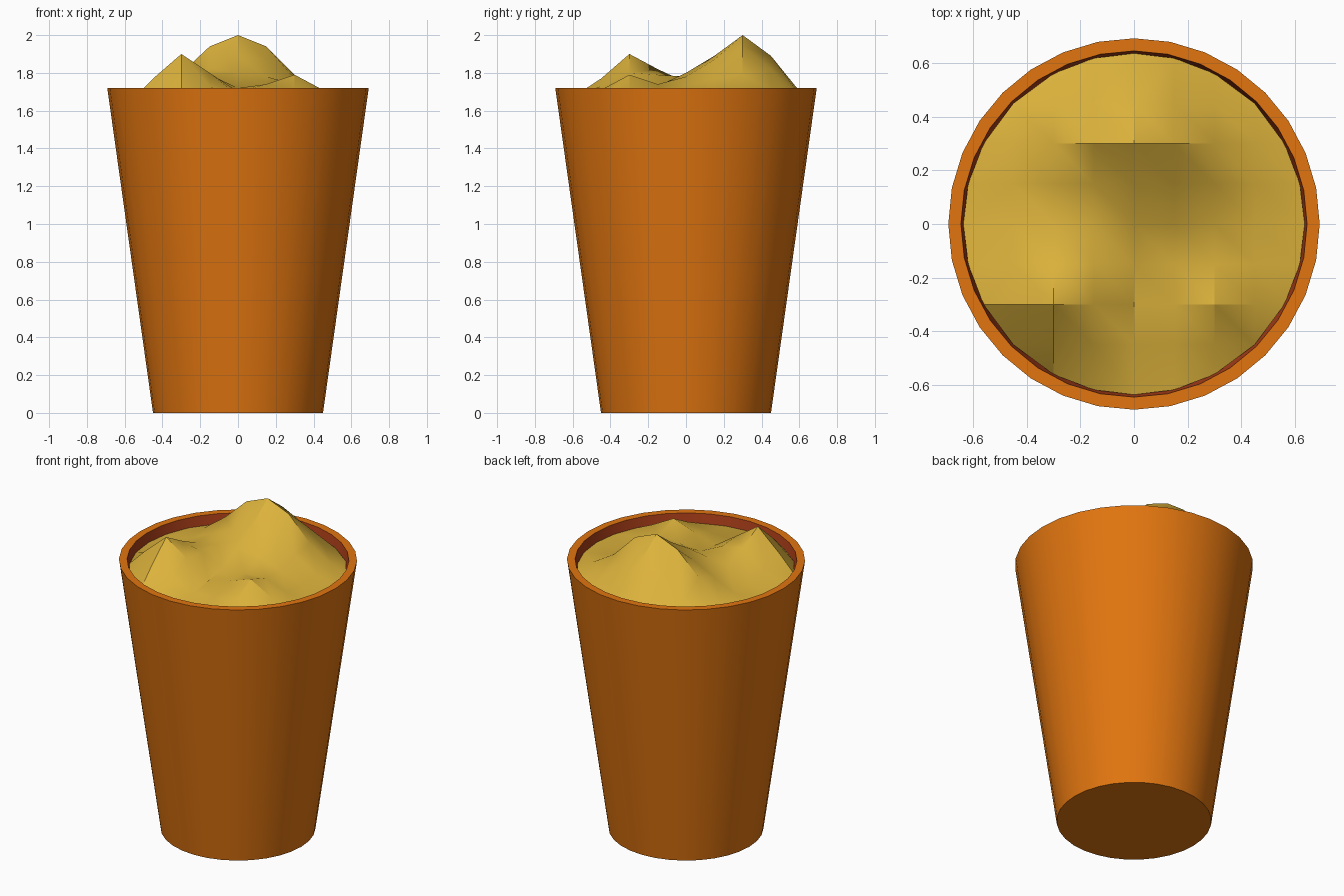
import bpy, bmesh, math

if "Cube" in bpy.data.objects:
    bpy.data.objects.remove(bpy.data.objects["Cube"])


def material(name, rgb):
    m = bpy.data.materials.new(name)
    m.diffuse_color = (*rgb, 1)
    m.use_nodes = True
    m.node_tree.nodes["Principled BSDF"].inputs["Base Color"].default_value = m.diffuse_color
    return m


def finish(name, bm, mats, angle):
    bmesh.ops.recalc_face_normals(bm, faces=bm.faces)
    me = bpy.data.meshes.new(name)
    bm.to_mesh(me)
    bm.free()
    for m in mats:
        me.materials.append(m)
    ob = bpy.data.objects.new(name, me)
    bpy.context.collection.objects.link(ob)
    bpy.ops.object.select_all(action='DESELECT')
    ob.select_set(True)
    bpy.context.view_layer.objects.active = ob
    bpy.ops.object.shade_smooth_by_angle(angle=math.radians(angle))
    return ob


orange = material("orange", (0.75, 0.178, 0.005))
red_brown = material("red_brown", (0.42, 0.05, 0.01))
yellow = material("mustard_yellow", (0.72, 0.45, 0.045))

# Tapered cup: outer wall, rim and inner wall lathed from one profile
SIDES = 32
profile = [(0.45, 0), (0.692, 1.72), (0.645, 1.72), (0.41, 0.06)]
bm = bmesh.new()
rings = [[bm.verts.new((r * math.cos(2 * math.pi * i / SIDES),
                        r * math.sin(2 * math.pi * i / SIDES), z))
          for i in range(SIDES)] for r, z in profile]
for k in range(3):
    for i in range(SIDES):
        j = (i + 1) % SIDES
        f = bm.faces.new((rings[k][i], rings[k][j], rings[k + 1][j], rings[k + 1][i]))
        f.material_index = 1 if k == 2 else 0      # inner wall is darker
bm.faces.new(rings[0])
bm.faces.new(rings[3]).material_index = 1
finish("cup", bm, [orange, red_brown], 30)

# Heaped filling: height grid with three mounds (rows run back to front)
heights = [
    (1.66, 1.71, 1.82, 1.89, 1.82, 1.71, 1.66),
    (1.69, 1.80, 1.94, 2.00, 1.94, 1.79, 1.70),
    (1.68, 1.75, 1.82, 1.89, 1.87, 1.77, 1.69),
    (1.68, 1.75, 1.78, 1.80, 1.78, 1.73, 1.68),
    (1.71, 1.82, 1.79, 1.72, 1.73, 1.74, 1.69),
    (1.77, 1.90, 1.80, 1.70, 1.74, 1.79, 1.71),
    (1.66, 1.77, 1.73, 1.68, 1.69, 1.71, 1.66)]
R, EDGE_Z = 0.636, 1.66
STEP = R / math.sqrt(2) / 3
bm = bmesh.new()
grid = [[bm.verts.new(((c - 3) * STEP, (3 - r) * STEP, heights[r][c]))
         for c in range(7)] for r in range(7)]
for r in range(6):
    for c in range(6):
        bm.faces.new((grid[r][c], grid[r + 1][c], grid[r + 1][c + 1], grid[r][c + 1]))

# Round border: each grid side is extended out to the circle
sides = [(grid[0], 0, 1), (grid[6], 0, -1),
         ([row[0] for row in grid], -1, 0), ([row[6] for row in grid], 1, 0)]
for row, dx, dy in sides:
    outer = [row[0]]
    for v in row[1:-1]:
        t = v.co.x if dy else v.co.y
        d = math.sqrt(R * R - t * t)
        outer.append(bm.verts.new((dx * d or t, dy * d or t, EDGE_Z)))
    outer.append(row[-1])
    for i in range(6):
        quad = [row[i], row[i + 1], outer[i + 1], outer[i]]
        bm.faces.new(list(dict.fromkeys(quad)))
filling = finish("filling", bm, [yellow], 30)
# make the open surface face upwards
if filling.data.polygons[0].normal.z < 0:
    filling.data.flip_normals()
